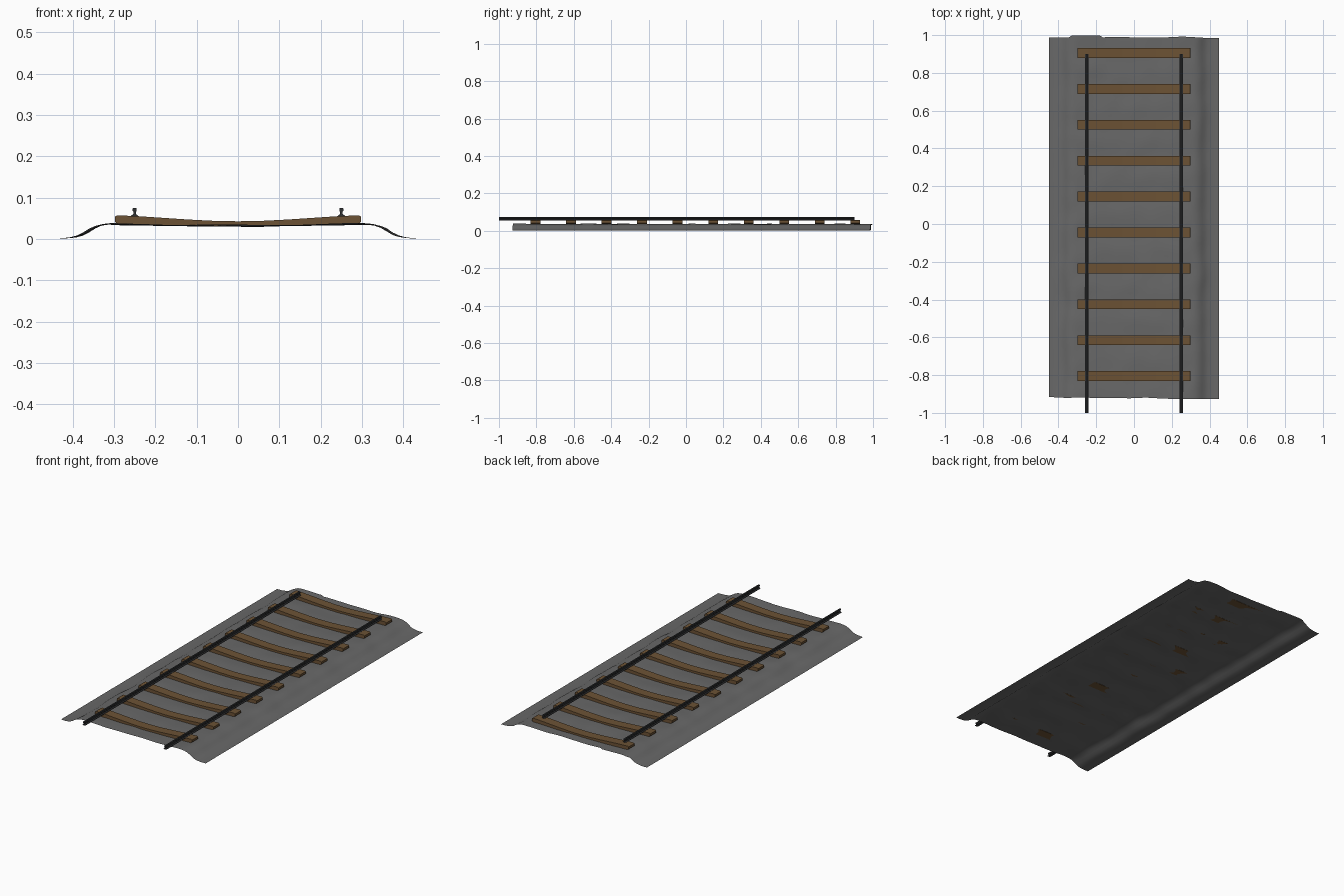
import bpy, bmesh, math
from mathutils import Vector, noise

if "Cube" in bpy.data.objects:
    bpy.data.objects.remove(bpy.data.objects["Cube"])


def material(name, rgb):
    m = bpy.data.materials.new(name)
    m.diffuse_color = (*rgb, 1)
    m.use_nodes = True
    m.node_tree.nodes["Principled BSDF"].inputs["Base Color"].default_value = m.diffuse_color
    return m


GRAVEL = material("gravel", (0.14, 0.14, 0.14))
WOOD = material("wood", (0.15, 0.085, 0.035))
STEEL = material("steel", (0.03, 0.032, 0.034))


def finish(name, bm, mat, smooth=None):
    bmesh.ops.recalc_face_normals(bm, faces=bm.faces)
    me = bpy.data.meshes.new(name)
    bm.to_mesh(me)
    bm.free()
    me.materials.append(mat)
    ob = bpy.data.objects.new(name, me)
    bpy.context.collection.objects.link(ob)
    if smooth:
        bpy.ops.object.select_all(action='DESELECT')
        ob.select_set(True)
        bpy.context.view_layer.objects.active = ob
        bpy.ops.object.shade_smooth_by_angle(angle=math.radians(smooth))
    return ob


def prism(name, profile, direction, offset, mat):
    """Extrude a closed profile of 3D points along a direction."""
    bm = bmesh.new()
    a = [bm.verts.new(Vector(p) + Vector(offset)) for p in profile]
    b = [bm.verts.new(v.co + Vector(direction)) for v in a]
    n = len(a)
    bm.faces.new(a)
    bm.faces.new(b[::-1])
    for i in range(n):
        j = (i + 1) % n
        bm.faces.new((a[i], b[i], b[j], a[j]))
    return finish(name, bm, mat)


def interp(x, pts):
    for (x0, z0), (x1, z1) in zip(pts, pts[1:]):
        if x <= x1:
            return z0 + (z1 - z0) * (x - x0) / (x1 - x0)
    return pts[-1][1]


SPACING, FIRST = 0.19, -0.805

# Ballast bed: thin uneven sheet with sloping shoulders and ragged ends
BANK = [(0, 0.032), (0.15, 0.033), (0.27, 0.0355), (0.315, 0.036), (0.335, 0.033),
        (0.355, 0.025), (0.375, 0.012), (0.395, 0.006), (0.42, 0.003), (0.46, 0.003)]
NX, NY = 60, 96
bm = bmesh.new()
rows = []
for j in range(NY + 1):
    t = j / NY
    row = []
    for i in range(NX + 1):
        x = -0.45 + 0.9 * i / NX
        front = -0.922 - 0.012 * x + 0.008 * noise.noise((x * 7, 0, 3))
        back = 0.988 + 0.008 * noise.noise((x * 6, 5, 1))
        if -0.34 < x < -0.18:
            back = 0.997
        y = front + (back - front) * t
        wob = 0.012 * noise.noise((math.copysign(2, x), y * 6, 0))
        z = interp(abs(x) + wob, BANK)
        rough = min(1, z / 0.03)
        z += rough * 0.003 * noise.noise((x * 9, y * 9, 7))
        if abs(x) < 0.31:
            z -= 0.0012 * math.cos((y - FIRST) / SPACING * math.tau)
        row.append(bm.verts.new((x, y, max(0, z - 0.002 * (1 - rough)))))
    rows.append(row)
for r0, r1 in zip(rows, rows[1:]):
    for i in range(NX):
        bm.faces.new((r0[i], r0[i + 1], r1[i + 1], r1[i]))
finish("ballast_bed", bm, GRAVEL, 40)

# Sleepers: ten planks, bowed down in the middle, chamfered ends
half = [(0.06, 0.0437), (0.12, 0.0468), (0.18, 0.0508), (0.24, 0.0548),
        (0.292, 0.0570), (0.298, 0.0535)]
under = [(0.298, 0.041), (0.292, 0.037), (0.15, 0.033)]
right = half + under
outline = [(0, 0.0425)] + right + [(0, 0.031)] + [(-x, z) for x, z in reversed(right)]
for k in range(10):
    prism(f"sleeper_{k + 1}", [(x, 0, z) for x, z in outline], (0, 0.052, 0),
          (0, FIRST - 0.026 + SPACING * k, 0), WOOD)

# Rails: foot, web and head in one profile
side = [(0.0085, 0.054), (0.0085, 0.0565), (0.003, 0.060), (0.003, 0.066),
        (0.005, 0.068), (0.005, 0.073), (0.0035, 0.0745)]
rail = side + [(-x, z) for x, z in reversed(side)]
for name, x in (("left_rail", -0.25), ("right_rail", 0.25)):
    prism(name, [(a, 0, z) for a, z in rail], (0, 1.9, 0), (x, -1, 0), STEEL)
